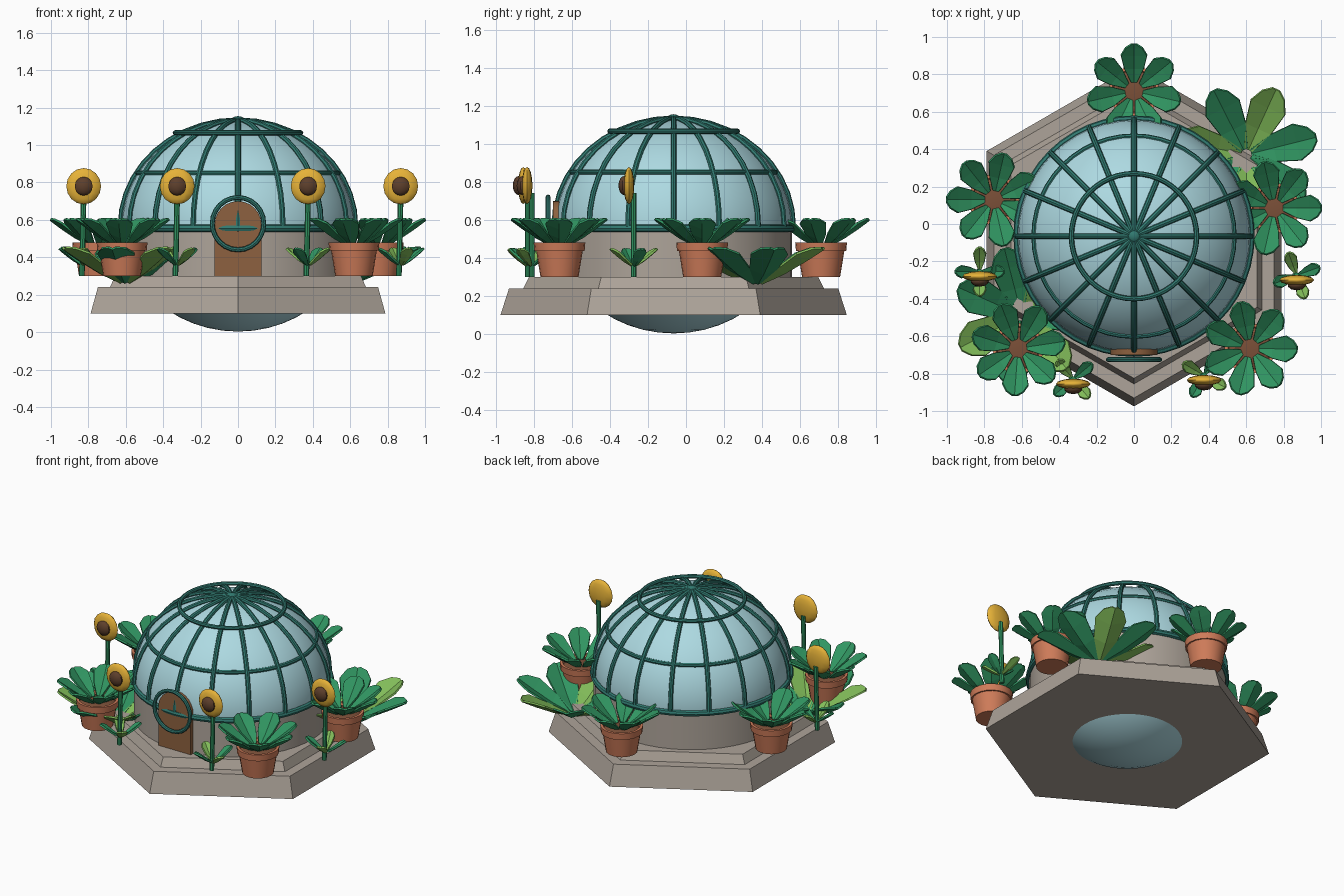
import bpy, bmesh, math
from math import sin, cos, pi, radians
from mathutils import Vector

if "Cube" in bpy.data.objects:
    bpy.data.objects.remove(bpy.data.objects["Cube"])

CY = -0.065  # centre of the dome and plinth in y


def mat(name, c):
    m = bpy.data.materials.new(name)
    m.diffuse_color = (*c, 1)
    m.use_nodes = True
    m.node_tree.nodes["Principled BSDF"].inputs["Base Color"].default_value = m.diffuse_color
    return m


STONE = mat("stone", (0.42, 0.37, 0.32))
GLASS = mat("glass", (0.42, 0.70, 0.76))
FRAME = mat("frame_green", (0.03, 0.19, 0.16))
WOOD = mat("wood", (0.27, 0.12, 0.05))
CLAY = mat("clay", (0.62, 0.20, 0.10))
SOIL = mat("soil", (0.20, 0.08, 0.04))
DARK = mat("leaf_dark", (0.03, 0.30, 0.12))
LIGHT = mat("leaf_light", (0.22, 0.50, 0.10))
YELLOW = mat("petal_yellow", (0.80, 0.45, 0.04))
BROWN = mat("seed_brown", (0.11, 0.05, 0.025))


def obj(name, bm, mats, smooth=True):
    bmesh.ops.recalc_face_normals(bm, faces=bm.faces)
    me = bpy.data.meshes.new(name)
    bm.to_mesh(me)
    bm.free()
    o = bpy.data.objects.new(name, me)
    bpy.context.collection.objects.link(o)
    for m in mats if isinstance(mats, list) else [mats]:
        me.materials.append(m)
    if smooth:
        bpy.ops.object.select_all(action='DESELECT')
        o.select_set(True)
        bpy.context.view_layer.objects.active = o
        bpy.ops.object.shade_smooth_by_angle(angle=radians(35))
    return o


def lathe(name, prof, m, n=32, at=(0, CY, 0), phase=0.0, smooth=True):
    """Revolve (radius, z) points about a vertical axis, capping the ends."""
    bm = bmesh.new()
    rings = [[bm.verts.new((at[0] + r * cos(phase + 2 * pi * i / n),
                            at[1] + r * sin(phase + 2 * pi * i / n), at[2] + z))
              for i in range(n)] for r, z in prof]
    for a, b in zip(rings, rings[1:]):
        for i in range(n):
            bm.faces.new((a[i], a[(i + 1) % n], b[(i + 1) % n], b[i]))
    bm.faces.new(rings[0][::-1])
    bm.faces.new(rings[-1])
    return obj(name, bm, m, smooth)


def tube(name, pts, r, m, closed=False, n=8):
    """Round bar along a path."""
    bm = bmesh.new()
    pts = [Vector(p) for p in pts]
    k = len(pts)
    ref = (pts[1] - pts[0]).cross(pts[k // 2 + 1 if k > 3 else -1] - pts[0])
    ref = ref.normalized() if ref.length > 1e-5 else Vector((0, 1, 0))
    rings = []
    for i, p in enumerate(pts):
        a = pts[(i - 1) % k] if closed or i else p
        b = pts[(i + 1) % k] if closed or i < k - 1 else p
        side = (b - a).normalized().cross(ref).normalized()
        rings.append([bm.verts.new(p + r * (side * cos(2 * pi * j / n) + ref * sin(2 * pi * j / n)))
                      for j in range(n)])
    for i in range(k if closed else k - 1):
        a, b = rings[i], rings[(i + 1) % k]
        for j in range(n):
            bm.faces.new((a[j], a[(j + 1) % n], b[(j + 1) % n], b[j]))
    if not closed:
        bm.faces.new(rings[0])
        bm.faces.new(rings[-1])
    return obj(name, bm, m)


def ball(name, at, scale, m, u=32, v=16):
    bm = bmesh.new()
    bmesh.ops.create_uvsphere(bm, u_segments=u, v_segments=v, radius=1)
    for w in bm.verts:
        w.co = Vector(at) + w.co * Vector(scale)
    return obj(name, bm, m)


def rosette(name, at, count, phase, r0, r1, rise, half, alternate=False):
    """Ring of folded leaves; alternate gives every second leaf the light green."""
    bm = bmesh.new()
    for k in range(count):
        a = radians(phase) + 2 * pi * k / count
        out, side = Vector((cos(a), sin(a), 0)), Vector((-sin(a), cos(a), 0))
        rows = []
        for t, w in ((0, .25), (.35, .75), (.7, 1), (.9, .65), (1, .2)):
            mid = Vector(at) + out * (r0 + (r1 - r0) * t) + Vector((0, 0, rise * t ** 1.2))
            lift = Vector((0, 0, half * w * .4))
            rows.append([bm.verts.new(p) for p in (mid - side * half * w + lift, mid,
                                                   mid + side * half * w + lift)])
        for p, q in zip(rows, rows[1:]):
            for j in (0, 1):
                f = bm.faces.new((p[j], q[j], q[j + 1], p[j + 1]))
                f.material_index = k % 2 if alternate else 0
    o = obj(name, bm, [DARK, LIGHT], smooth=False)
    s = o.modifiers.new("thickness", 'SOLIDIFY')
    s.thickness = 0.012
    s.offset = 0
    return o


# Hexagonal plinth and round wall
lathe("plinth_lower", [(.91, .10), (.865, .24)], STONE, 6, phase=pi / 2, smooth=False)
lathe("plinth_upper", [(.79, .24), (.76, .30)], STONE, 6, phase=pi / 2, smooth=False)
lathe("wall", [(.622, .29), (.622, .54)], STONE, 48)

# Glass dome with ribs and rings
RX, RZ, CZ = .622, .562, .565
ball("glass_dome", (0, CY, CZ), (RX, RX, RZ), GLASS, 48, 24)
for k in range(16):
    a = 2 * pi * k / 16
    path = []
    for i in range(11):
        t = pi / 2 * i / 10
        r = (RX + .006) * cos(t)
        path.append((r * cos(a), CY + r * sin(a), CZ + (RZ + .006) * sin(t)))
    tube(f"rib_{k}", path, .015, FRAME)
for name, r, z, w in (("base_ring", .625, .555, .02), ("middle_ring", .535, .85, .014),
                      ("upper_ring", .335, 1.066, .014)):
    tube(name, [(r * cos(2 * pi * i / 48), CY + r * sin(2 * pi * i / 48), z) for i in range(48)],
         w, FRAME, closed=True)
ball("top_knob", (0, CY, 1.125), (.04, .04, .03), FRAME, 12, 8)

# Arched door with round frame
bm = bmesh.new()
outline = [(-.125, .30), (.125, .30)] + [(.125 * cos(pi * i / 12), .575 + .125 * sin(pi * i / 12))
                                         for i in range(13)]
face = bm.faces.new([bm.verts.new((x, -.70, z)) for x, z in outline])
ext = bmesh.ops.extrude_face_region(bm, geom=[face])
bmesh.ops.translate(bm, vec=(0, .06, 0), verts=[v for v in ext["geom"] if isinstance(v, bmesh.types.BMVert)])
obj("door", bm, WOOD)
tube("door_frame", [(.138 * cos(2 * pi * i / 24), -.725, .58 + .14 * sin(2 * pi * i / 24))
                    for i in range(24)], .013, FRAME, closed=True)

# Potted plants
for i, (x, y, ph) in enumerate(((0, .71, 90), (-.75, .13, 180), (.75, .085, 0),
                                (-.62, -.665, 60), (.62, -.665, 102))):
    lathe(f"pot_{i}", [(.10, .30), (.122, .435), (.132, .435), (.136, .48), (.118, .48), (.112, .455)],
          CLAY, 20, (x, y, 0))
    ball(f"soil_{i}", (x, y, .458), (.113, .113, .018), SOIL, 16, 8)
    rosette(f"pot_leaves_{i}", (x, y, .47), 7, ph, .05, .252, .13, .07)

# Large leafy bushes
rosette("bush_back", (.60, .37, .265), 7, 14, .03, .385, .18, .10, True)
rosette("bush_front", (-.60, -.49, .265), 7, 156, .03, .37, .18, .10, True)

# Sunflowers
for i, (x, y) in enumerate(((-.825, -.255), (.87, -.275), (-.325, -.83), (.375, -.81))):
    tube(f"flower_stem_{i}", [(x - .01, y, .30), (x - .005, y, .5), (x, y, .74)], .015, DARK)
    ball(f"flower_petals_{i}", (x, y - .025, .78), (.093, .028, .097), YELLOW, 12, 8)
    ball(f"flower_centre_{i}", (x, y - .05, .78), (.05, .03, .05), BROWN, 10, 8)
    rosette(f"flower_leaves_{i}", (x, y, .36), 4, 20 * i, .012, .13, .085, .034, True)
